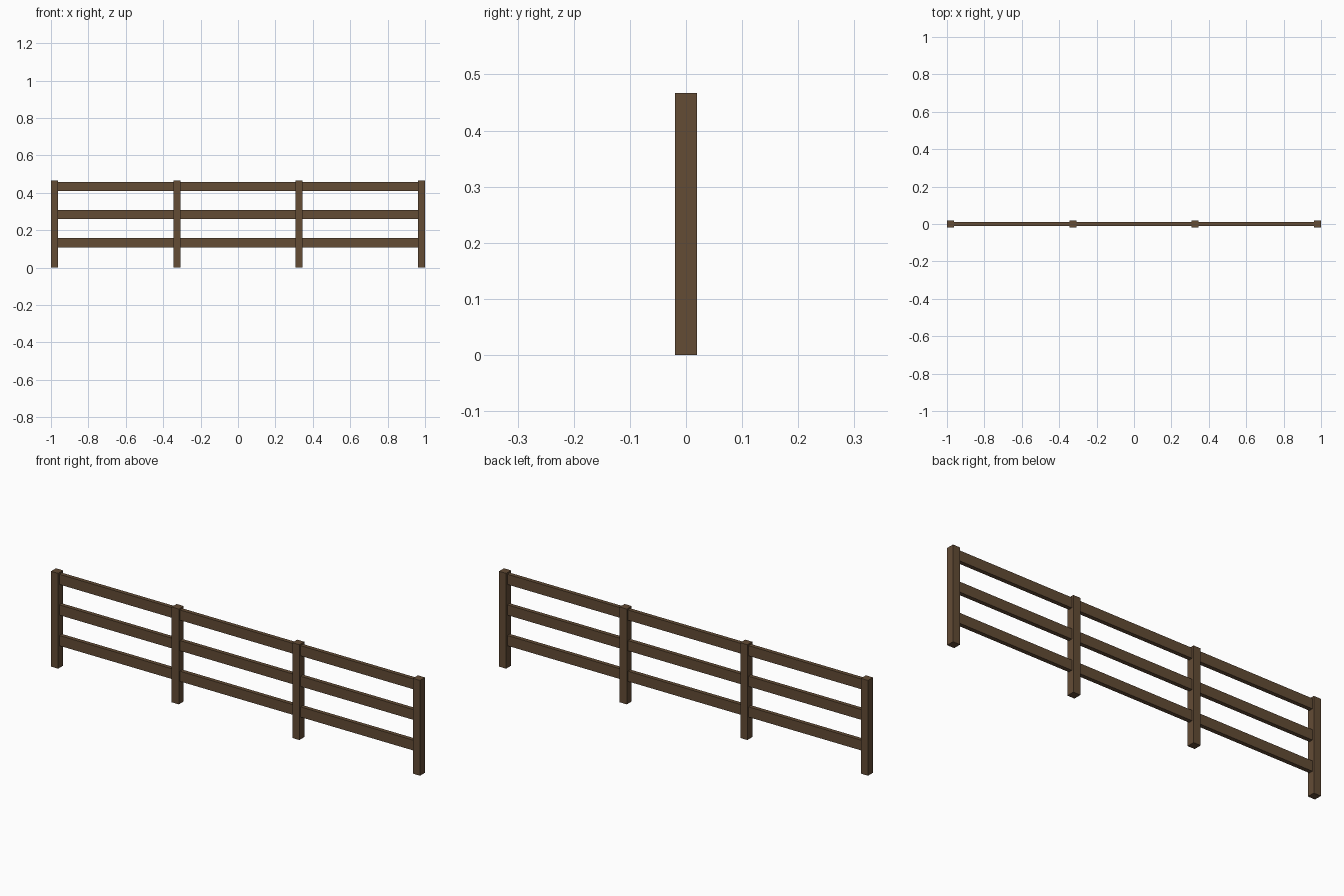
import bpy

cube = bpy.data.objects.get("Cube")
if cube:
    bpy.data.objects.remove(cube, do_unlink=True)

# Single brown timber colour
WOOD = (0.125, 0.072, 0.036, 1.0)
wood = bpy.data.materials.new("brown_wood")
wood.use_nodes = True
wood.diffuse_color = WOOD
bsdf = next(n for n in wood.node_tree.nodes if n.type == 'BSDF_PRINCIPLED')
bsdf.inputs["Base Color"].default_value = WOOD

POST_W, POST_H = 0.0385, 0.467
RAIL_D, RAIL_H = 0.02, 0.05
END_X = 1 - POST_W / 2


def beam(name, size, centre):
    """Add a square-edged timber of the given size."""
    bpy.ops.mesh.primitive_cube_add(size=1, location=centre)
    obj = bpy.context.object
    obj.name = name
    obj.scale = size
    bpy.ops.object.transform_apply(location=False, rotation=False, scale=True)
    obj.data.materials.append(wood)
    return obj


# Four evenly spaced posts
posts = ["right_end_post", "right_middle_post", "left_middle_post", "left_end_post"]
for i, name in enumerate(posts):
    x = -END_X + i * 2 * END_X / (len(posts) - 1)
    beam(name, (POST_W, POST_W, POST_H), (x, 0, POST_H / 2))

# Three rails running through the posts
for i, name in enumerate(["lower_rail", "middle_rail", "upper_rail"]):
    beam(name, (2 * END_X, RAIL_D, RAIL_H), (0, 0, 0.134 + i * 0.15))
